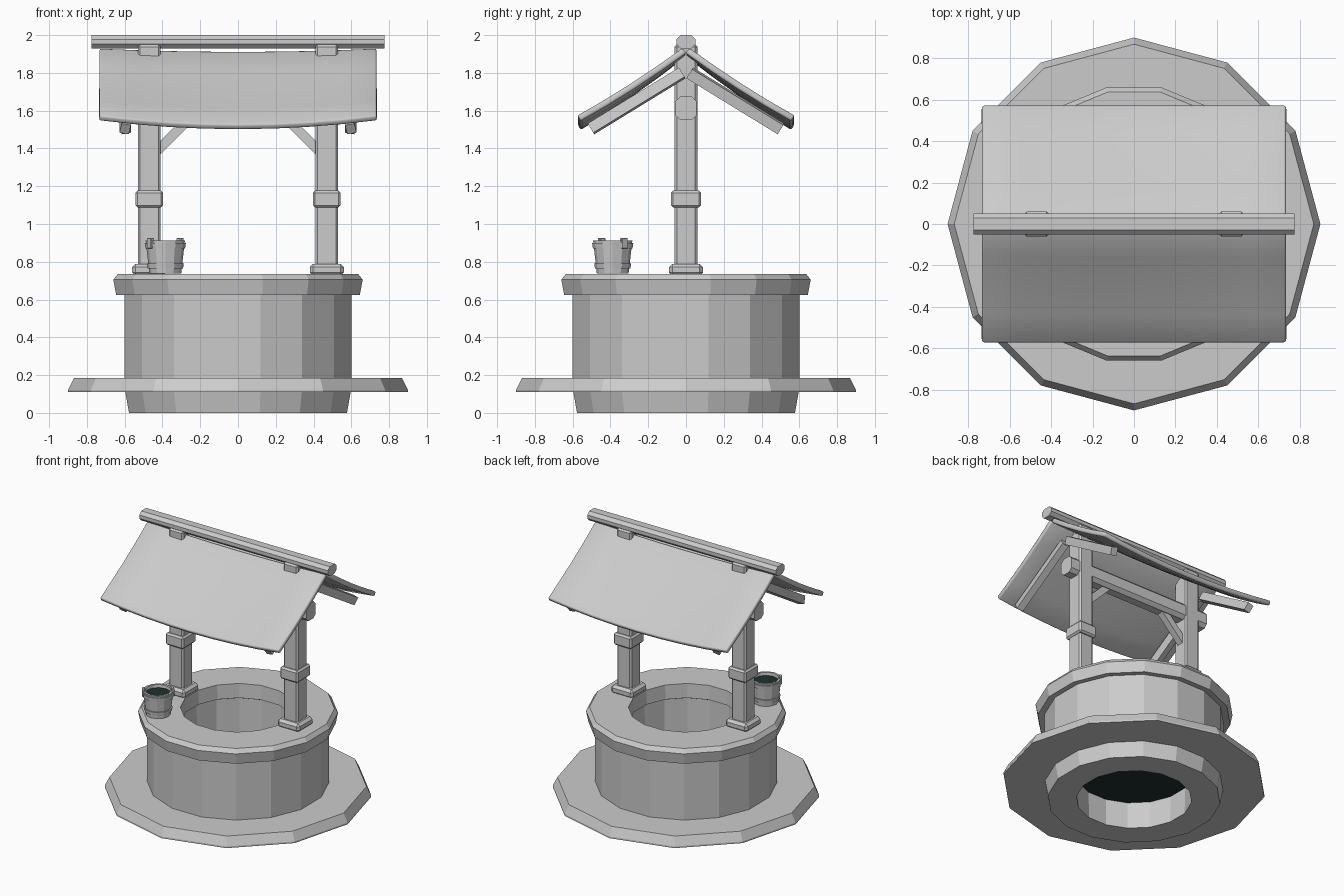
import bpy, bmesh
from math import sin, cos, pi, radians
from mathutils import Matrix, Vector

if "Cube" in bpy.data.objects:
    bpy.data.objects.remove(bpy.data.objects["Cube"])


def finish(bm, name, mat=None):
    bmesh.ops.recalc_face_normals(bm, faces=bm.faces)
    me = bpy.data.meshes.new(name)
    bm.to_mesh(me)
    bm.free()
    ob = bpy.data.objects.new(name, me)
    bpy.context.collection.objects.link(ob)
    if mat:
        me.materials.append(mat)
    return ob


def lathe(name, profile, sides, offset=0.0, at=(0, 0), flat_radius=False):
    """Revolve a closed (radius, z) profile into a faceted ring."""
    bm = bmesh.new()
    k = 1 / cos(pi / sides) if flat_radius else 1
    rings = []
    for i in range(sides):
        a = offset + 2 * pi * i / sides
        rings.append([bm.verts.new((at[0] + r * k * cos(a), at[1] + r * k * sin(a), z))
                      for r, z in profile])
    n = len(profile)
    for i in range(sides):
        p, q = rings[i], rings[(i + 1) % sides]
        for j in range(n):
            bm.faces.new((p[j], q[j], q[(j + 1) % n], p[(j + 1) % n]))
    return finish(bm, name)


def box(name, centre, size, bevel=0.0, rot=None):
    bm = bmesh.new()
    bmesh.ops.create_cube(bm, size=1, matrix=Matrix.Diagonal((*size, 1)))
    if bevel:
        bmesh.ops.bevel(bm, geom=bm.edges[:], offset=bevel, segments=1,
                        affect='EDGES', clamp_overlap=True)
    m = Matrix.Translation(centre)
    if rot:
        m = m @ rot
    bm.transform(m)
    return finish(bm, name)


def beam(name, size, centre, bevel):
    """Beam along x with only its long edges chamfered."""
    bm = bmesh.new()
    bmesh.ops.create_cube(bm, size=1, matrix=Matrix.Translation(centre) @ Matrix.Diagonal((*size, 1)))
    long = [e for e in bm.edges if abs(e.verts[0].co.x - e.verts[1].co.x) > 0.01]
    bmesh.ops.bevel(bm, geom=long, offset=bevel, segments=1, affect='EDGES')
    return finish(bm, name)


def disc(name, radius, sides, centre, mat, offset=0.0):
    bm = bmesh.new()
    bm.faces.new([bm.verts.new((centre[0] + radius * cos(offset + 2 * pi * i / sides),
                                centre[1] + radius * sin(offset + 2 * pi * i / sides),
                                centre[2])) for i in range(sides)])
    return finish(bm, name, mat)


water = bpy.data.materials.new("dark_water")
water.diffuse_color = (0.012, 0.03, 0.027, 1)
water.use_nodes = True
water.node_tree.nodes["Principled BSDF"].inputs["Base Color"].default_value = water.diffuse_color

# Stone well: foot, wall and lip in one ring, plus the ground slab
half = pi / 16
lathe("well_wall", [(0.385, 0), (0.577, 0), (0.60, 0.13), (0.60, 0.63), (0.645, 0.625),
                    (0.66, 0.705), (0.637, 0.735), (0.38, 0.735), (0.375, 0.63),
                    (0.395, 0.62)], 16, half, flat_radius=True)
lathe("ground_slab", [(0.5, 0.11), (0.90, 0.11), (0.90, 0.122), (0.868, 0.185), (0.5, 0.185)], 12)
disc("well_water", 0.41, 16, (0, 0, 0.2), water, half)

# Posts with plinths, collars, braces and rafters on both sides
for s, side in ((-1, "left"), (1, "right")):
    x = 0.47 * s
    box(side + "_post", (x, 0, 1.33), (0.12, 0.12, 1.24), 0.012)
    box(side + "_plinth", (x, 0, 0.757), (0.18, 0.18, 0.065), 0.018)
    box(side + "_collar", (x, 0, 1.132), (0.147, 0.16, 0.09), 0.012)
    box(side + "_brace", (s * 0.328, 0, 1.488), (0.32, 0.05, 0.05), 0.0,
        Matrix.Rotation(s * radians(45), 4, 'Y'))
    for t, face in ((-1, "front"), (1, "back")):
        a, b = Vector((0, t * 0.02, 1.80)), Vector((0, t * 0.503, 1.503))
        d = b - a
        rot = Matrix.Rotation(d.y and -t * radians(31.5), 4, 'X') @ Matrix.Rotation(s * t * radians(12), 4, 'Y')
        mid = (a + b) / 2
        box(f"{side}_{face}_rafter", (s * 0.597, mid.y, mid.z), (0.05, d.length, 0.058), 0.0, rot)

# Cross beam and ridge beam
beam("cross_beam", (1.2, 0.11, 0.125), (0, 0, 1.612), 0.025)
beam("ridge_beam", (1.55, 0.102, 0.07), (0, 0, 1.965), 0.022)

# Sagging roof sheets
NX, NY = 8, 4
for t, face in ((-1, "front"), (1, "back")):
    bm = bmesh.new()
    grid = []
    for j in range(NY + 1):
        v = j / NY
        row = []
        for i in range(NX + 1):
            u = 2 * i / NX - 1
            z = 1.932 - 0.357 * v - 0.05 * v * (1 - v) - 0.048 * (1 - u * u) * (0.35 + 0.65 * v)
            row.append(bm.verts.new((0.733 * u, t * (0.018 + 0.557 * v), z)))
        grid.append(row)
    for j in range(NY):
        for i in range(NX):
            bm.faces.new((grid[j][i], grid[j][i + 1], grid[j + 1][i + 1], grid[j + 1][i]))
    bmesh.ops.recalc_face_normals(bm, faces=bm.faces)
    if sum(f.normal.z for f in bm.faces) < 0:
        bmesh.ops.reverse_faces(bm, faces=bm.faces)
    me = bpy.data.meshes.new(face + "_roof")
    bm.to_mesh(me)
    bm.free()
    roof = bpy.data.objects.new(face + "_roof", me)
    bpy.context.collection.objects.link(roof)
    sol = roof.modifiers.new("thickness", 'SOLIDIFY')
    sol.thickness, sol.offset = 0.034, -1
    bev = roof.modifiers.new("soft_edge", 'BEVEL')
    bev.width, bev.segments, bev.limit_method, bev.angle_limit = 0.01, 2, 'ANGLE', radians(50)
    bpy.context.view_layer.objects.active = roof
    roof.select_set(True)
    bpy.ops.object.shade_smooth_by_angle(angle=radians(35))
    roof.select_set(False)

# Bucket standing on the lip
bx, by = -0.385, -0.388
lathe("bucket_body", [(0.001, 0.737), (0.084, 0.737), (0.104, 0.912), (0.088, 0.912),
                      (0.072, 0.76), (0.001, 0.76)], 12, at=(bx, by))
lathe("bucket_lower_hoop", [(0.082, 0.765), (0.094, 0.765), (0.098, 0.79), (0.084, 0.79)], 12, at=(bx, by))
lathe("bucket_upper_hoop", [(0.096, 0.87), (0.105, 0.87), (0.109, 0.9), (0.098, 0.9)], 12, at=(bx, by))
disc("bucket_water", 0.087, 12, (bx, by, 0.89), water)
for s, side in ((-1, "left"), (1, "right")):
    a = radians(37)
    box(f"bucket_{side}_lug", (bx + s * 0.098 * cos(a), by + s * 0.098 * sin(a), 0.898),
        (0.022, 0.04, 0.058), 0.004, Matrix.Rotation(a, 4, 'Z'))
